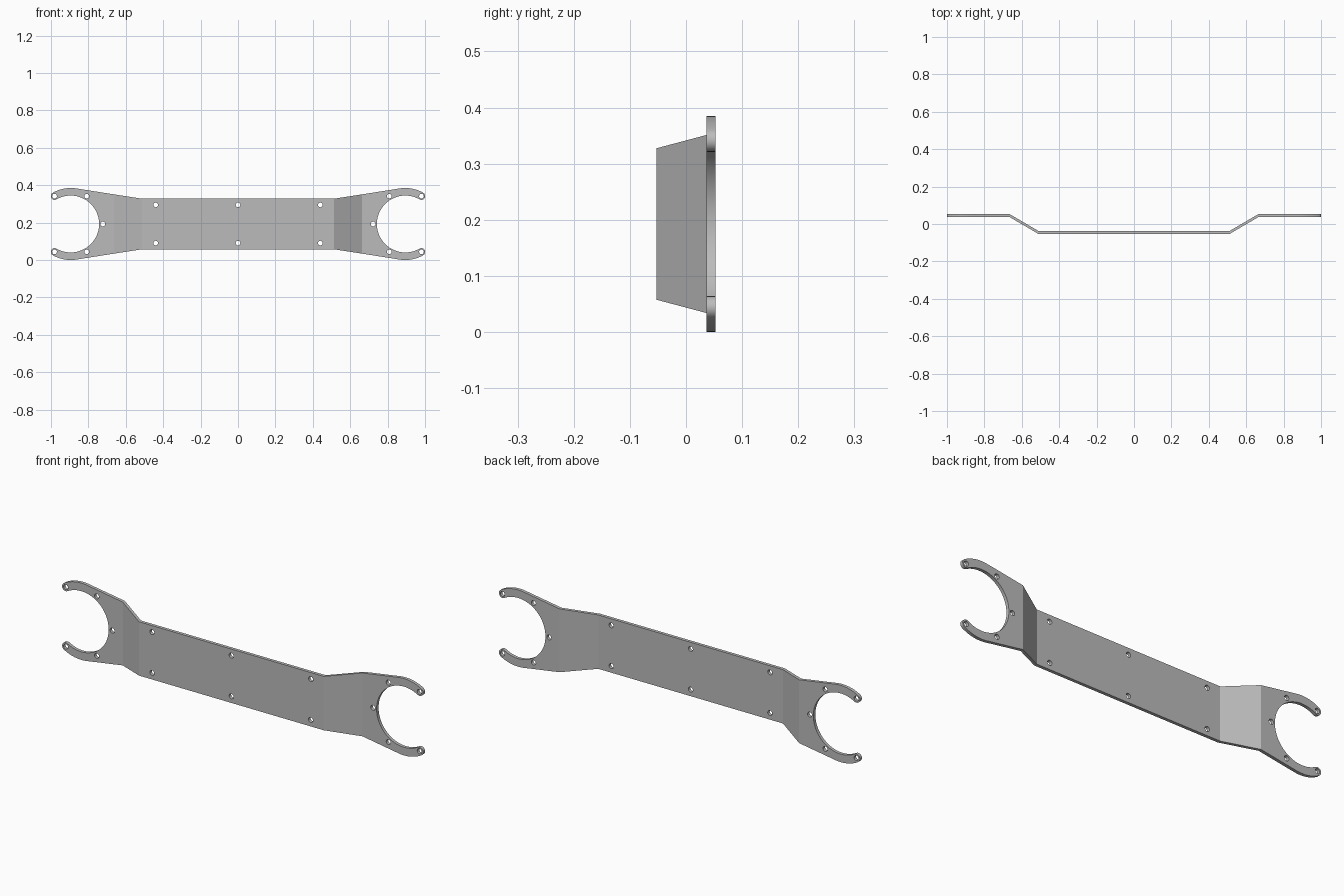
import bpy, bmesh, math
from mathutils import Vector

if "Cube" in bpy.data.objects:
    bpy.data.objects.remove(bpy.data.objects["Cube"])

ZC = 0.1925                    # mid height
CX = 0.8947                    # centre of each fork opening
R_IN, R_OUT, R_MID = 0.152, 0.1925, 0.172
HALF_T = 0.008                 # half plate thickness
BEND_IN, BEND_OUT, OFFSET = 0.51, 0.662, 0.0445
HALF_H = 0.135                 # half height of the middle panel
HOLE_R = 0.0125


def arc(cx, cz, r, a0, a1, n):
    """Points on an arc, angles in degrees."""
    angles = [math.radians(a0 + (a1 - a0) * i / n) for i in range(n + 1)]
    return [(cx + r * math.cos(a), cz + r * math.sin(a)) for a in angles]


# Upper right quarter of the outline: bends, outer arc, round tip, fork opening
outer = arc(CX, 0, R_OUT, 98.7, 60, 10)
x1, z1 = outer[0]
z_bend = HALF_H + (z1 - HALF_H) * (BEND_OUT - BEND_IN) / (x1 - BEND_IN)
tx, tz = R_MID * 0.5, R_MID * math.sin(math.radians(60))
tip = arc(CX + tx, tz, (R_OUT - R_IN) / 2, 60, -120, 12)
opening = arc(CX, 0, R_IN, 60, 180, 30)
quarter = [(BEND_IN, HALF_H), (BEND_OUT, z_bend)] + outer + tip[1:-1] + opening
right = quarter + [(x, -z) for x, z in reversed(quarter[:-1])]
outline = right + [(-x, -z) for x, z in right]

# Screw holes: five round each fork, six on the middle panel
centres = [(x, z) for x in (-0.44, 0, 0.44) for z in (-0.102, 0.102)]
for side in (-1, 1):
    for a in (60, 120, 180, 240, 300):
        a = math.radians(a)
        centres.append((side * (CX + R_MID * math.cos(a)), R_MID * math.sin(a)))
loops = [outline] + [arc(x, z, HOLE_R, 0, 360, 24)[:-1] for x, z in centres]

# Flat sheet with holes, creased along the four bend lines
bm = bmesh.new()
for loop in loops:
    vs = [bm.verts.new((x, 0, z + ZC)) for x, z in loop]
    for i, v in enumerate(vs):
        bm.edges.new((v, vs[i - 1]))
bmesh.ops.triangle_fill(bm, use_beauty=True, edges=bm.edges[:], normal=(0, -1, 0))
for bx in (-BEND_OUT, -BEND_IN, BEND_IN, BEND_OUT):
    bmesh.ops.bisect_plane(bm, geom=bm.verts[:] + bm.edges[:] + bm.faces[:],
                           dist=1e-5, plane_co=(bx, 0, 0), plane_no=(1, 0, 0))

# Fold the sheet back at both ends
for v in bm.verts:
    t = (abs(v.co.x) - BEND_IN) / (BEND_OUT - BEND_IN)
    v.co.y = -OFFSET + 2 * OFFSET * min(max(t, 0), 1)

# Thicken, mitring the bends so the plate keeps an even thickness
miter = math.tan(math.atan2(2 * OFFSET, BEND_OUT - BEND_IN) / 2)


def shift(v, d):
    ax = abs(v.co.x)
    if min(abs(ax - BEND_IN), abs(ax - BEND_OUT)) < 1e-4:
        v.co.x += math.copysign(d * miter, v.co.x)
    v.co.y -= d


front = bm.verts[:]
res = bmesh.ops.extrude_face_region(bm, geom=bm.faces[:], use_keep_orig=True)
back = [g for g in res["geom"] if isinstance(g, bmesh.types.BMVert)]
for v in front:
    shift(v, HALF_T)
for v in back:
    shift(v, -HALF_T)
bmesh.ops.recalc_face_normals(bm, faces=bm.faces[:])

mesh = bpy.data.meshes.new("bracket_plate")
bm.to_mesh(mesh)
bm.free()
plate = bpy.data.objects.new("bracket_plate", mesh)
bpy.context.collection.objects.link(plate)

metal = bpy.data.materials.new("grey metal")
metal.diffuse_color = (0.5, 0.5, 0.5, 1)
metal.use_nodes = True
metal.node_tree.nodes["Principled BSDF"].inputs["Base Color"].default_value = metal.diffuse_color
mesh.materials.append(metal)

bpy.context.view_layer.objects.active = plate
plate.select_set(True)
bpy.ops.object.shade_smooth_by_angle(angle=math.radians(25))
